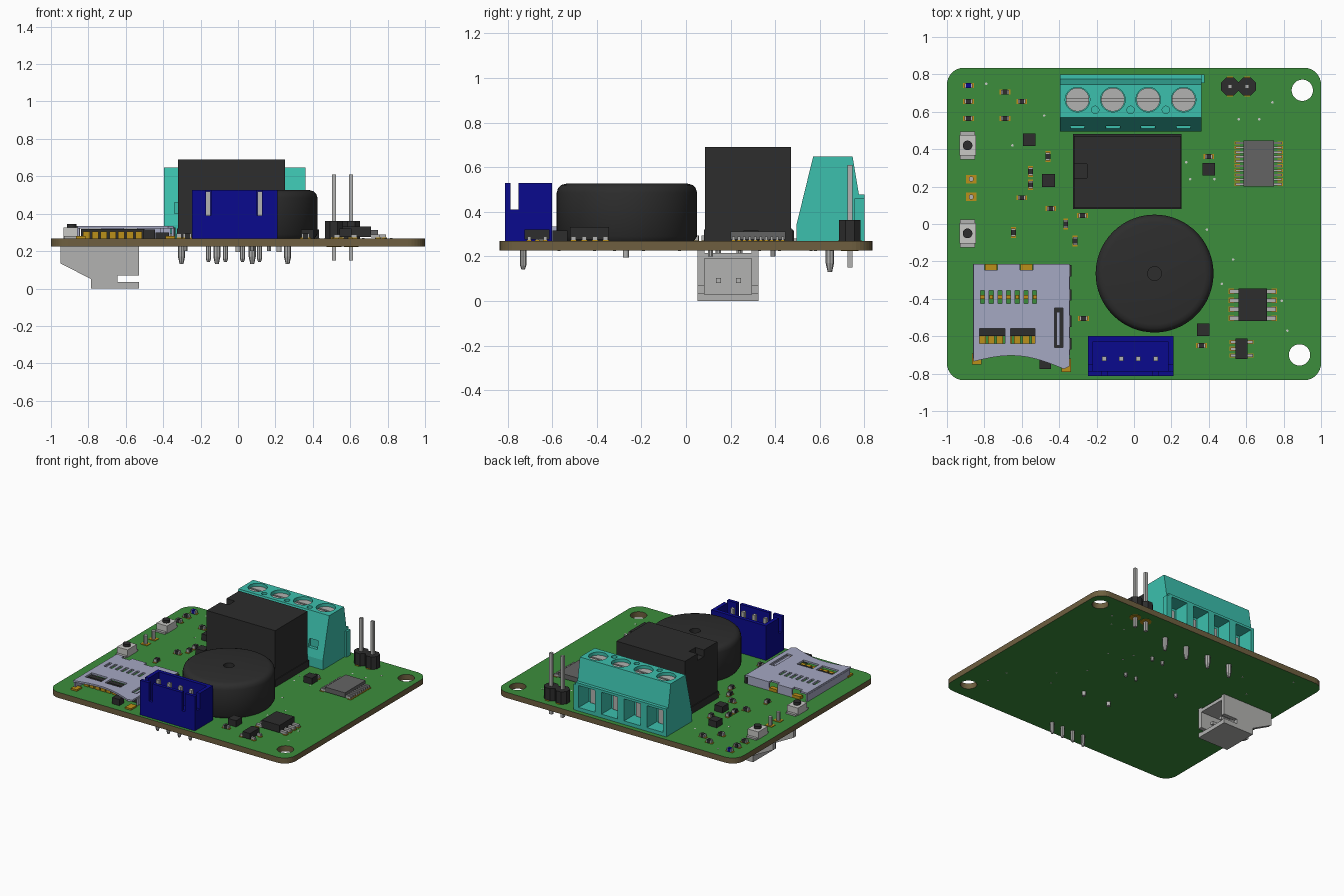
import bpy, bmesh
from math import pi, cos, sin
from mathutils import Matrix, Vector

cube = bpy.data.objects.get("Cube")
if cube:
    bpy.data.objects.remove(cube, do_unlink=True)


def material(name, *rgb):
    m = bpy.data.materials.new(name)
    m.use_nodes = True
    m.diffuse_color = (*rgb, 1)
    m.node_tree.nodes["Principled BSDF"].inputs["Base Color"].default_value = (*rgb, 1)
    return m


GREEN = material("board green", .045, .27, .045)
BROWN = material("board edge brown", .156, .114, .05)
TEAL = material("terminal teal", .045, .53, .42)
BLACK = material("plastic black", .026, .026, .026)
BLUE = material("connector blue", .003, .003, .27)
SILVER = material("metal silver", .45, .45, .44)
LAVENDER = material("shield lavender", .376, .392, .54)
GOLD = material("contact gold", .5, .28, .01)
GREY = material("chip grey", .127, .127, .127)
PALE = material("button pale grey", .58, .58, .56)

TOP, BOTTOM = .268, .226  # board faces


def finish(bm, name, mat, smooth=False):
    bmesh.ops.recalc_face_normals(bm, faces=bm.faces)
    mesh = bpy.data.meshes.new(name)
    bm.to_mesh(mesh)
    bm.free()
    mesh.materials.append(mat)
    ob = bpy.data.objects.new(name, mesh)
    bpy.context.collection.objects.link(ob)
    if smooth:
        bpy.ops.object.select_all(action='DESELECT')
        ob.select_set(True)
        bpy.context.view_layer.objects.active = ob
        bpy.ops.object.shade_smooth_by_angle(angle=.6)
    return ob


def boxes(name, mat, *extents):
    """Each extent is x0, x1, y0, y1, z0, z1."""
    bm = bmesh.new()
    for x0, x1, y0, y1, z0, z1 in extents:
        mid = Vector((x0 + x1, y0 + y1, z0 + z1)) / 2
        size = Matrix.Diagonal((x1 - x0, y1 - y0, z1 - z0, 1))
        bmesh.ops.create_cube(bm, size=1, matrix=Matrix.Translation(mid) @ size)
    return finish(bm, name, mat)


def block(x, y, sx, sy, z0, z1):
    return (x - sx / 2, x + sx / 2, y - sy / 2, y + sy / 2, z0, z1)


def prism(name, mat, pts, axis, a, b):
    place = {'x': lambda p, t: (t, *p), 'y': lambda p, t: (p[0], t, p[1]),
             'z': lambda p, t: (*p, t)}[axis]
    bm = bmesh.new()
    f = bm.faces.new([bm.verts.new(place(p, a)) for p in pts])
    new = bmesh.ops.extrude_face_region(bm, geom=[f])['geom']
    shift = Vector(place((0, 0), b - a))
    bmesh.ops.translate(bm, vec=shift, verts=[v for v in new if isinstance(v, bmesh.types.BMVert)])
    return finish(bm, name, mat)


def lathe(name, mat, profile, centres, steps=32, turn=0):
    """Spin a radius/height profile around each centre."""
    bm = bmesh.new()
    for x, y in centres:
        rings = [[bm.verts.new((x + r * cos(turn + 2 * pi * i / steps),
                                y + r * sin(turn + 2 * pi * i / steps), z))
                  for i in range(steps)] for r, z in profile]
        for low, high in zip(rings, rings[1:]):
            for i in range(steps):
                j = (i + 1) % steps
                bm.faces.new((low[i], low[j], high[j], high[i]))
        bm.faces.new(rings[0])
        bm.faces.new(rings[-1])
    return finish(bm, name, mat, steps > 8)


def rods(name, mat, r, z0, z1, centres, steps=32):
    return lathe(name, mat, [(r, z0), (r, z1)], centres, steps, pi / steps)


def cut(ob, *cutters):
    for c in cutters:
        mod = ob.modifiers.new("cut", 'BOOLEAN')
        mod.operation, mod.solver, mod.object = 'DIFFERENCE', 'EXACT', c
        bpy.context.view_layer.objects.active = ob
        bpy.ops.object.modifier_apply(modifier=mod.name)
        bpy.data.objects.remove(c, do_unlink=True)


# Circuit board: rounded outline, two mounting holes, brown edge
outline = []
for n, (cx, cy) in enumerate([(.91, .745), (-.91, .745), (-.91, -.745), (.91, -.745)]):
    outline += [(cx + .09 * cos((n + k / 8) * pi / 2), cy + .09 * sin((n + k / 8) * pi / 2))
                for k in range(9)]
board = prism("circuit_board", GREEN, outline, 'z', BOTTOM, TOP)
cut(board, rods("hole_cutter", GREEN, .057, .1, .4, [(.9, .715), (.885, -.7)]))
board.data.materials.clear()
board.data.materials.append(GREEN)
board.data.materials.append(BROWN)
for p in board.data.polygons:
    p.material_index = int(abs(p.normal.z) < .5)

# Relay
relay = boxes("relay", BLACK, (-.32, .25, .085, .47, TOP, .69))
cut(relay, boxes("notch_cutter", BLACK, (-.4, -.25, .245, .32, .64, .8)))
boxes("relay_foot", BLACK, (-.325, .255, .08, .48, TOP, .32))
rods("relay_pins", SILVER, .012, .2, BOTTOM,
     [(.165, .11), (.075, .11), (.165, .39), (.075, .39), (-.28, .11)], 8)

# Buzzer
lathe("buzzer", BLACK, [(.3, TOP), (.315, .29), (.315, .485), (.308, .507), (.294, .52),
                        (.272, .526), (.037, .526), (.037, .49)], [(.11, -.265)], 64)
rods("buzzer_pins", SILVER, .014, .195, BOTTOM, [(.22, -.27), (0, -.27)], 12)

# Screw terminal
term_x = [-.302 + .189 * i for i in range(4)]
terminal = prism("screw_terminal", TEAL, [(.495, TOP), (.495, .34), (.57, .647), (.747, .647),
                 (.775, .478), (.8, .478), (.8, TOP)], 'x', -.396, .36)
cut(terminal,
    rods("screw_cutter", TEAL, .066, .6, .8, [(x, .665) for x in term_x]),
    rods("small_cutter", TEAL, .02, .61, .8, [(x + .0945, .61) for x in term_x[:3]], 16),
    boxes("wire_cutter", TEAL, *[block(x, .78, .135, .2, .295, .46) for x in term_x]),
    boxes("pocket_cutter", TEAL, *[block(x, .49, .075, .09, .4, .46) for x in term_x]))
boxes("terminal_side_rib", TEAL, (.36, .376, .755, .8, TOP, .46))
screws = rods("terminal_screws", SILVER, .063, .58, .625, [(x, .665) for x in term_x])
cut(screws, boxes("slot_cutter", SILVER, *[block(x, .665, .2, .014, .612, .7) for x in term_x]))
boxes("terminal_clamps", SILVER, *[block(x, .69, .08, .02, .3, .43) for x in term_x])
lathe("terminal_pins", SILVER, [(.01, .13), (.019, .17), (.019, BOTTOM)],
      [(x, .645) for x in term_x], 8)

# Blue four-pin socket
socket_x = [-.158 + .091 * i for i in range(4)]
socket = boxes("blue_socket", BLUE, (-.246, .21, -.812, -.6, TOP, .528))
cut(socket, boxes("cavity_cutter", BLUE, (-.218, .182, -.787, -.628, .33, .7)),
    boxes("side_slot_cutter", BLUE, (-.4, .4, -.787, -.752, .41, .7)),
    boxes("front_slot_cutter", BLUE, *[block(x, -.8, .028, .06, .39, .7)
                                       for x in (socket_x[0], socket_x[3])]))
boxes("socket_pins", SILVER, *[block(x, -.72, .024, .024, .3, .52) for x in socket_x])
lathe("socket_solder_pins", SILVER, [(.008, .142), (.014, .16), (.014, BOTTOM)],
      [(x, -.73) for x in socket_x], 8)

# Pin header
head_x = (.513, .605)
rods("header_base", BLACK, .052, TOP, .362, [(x, .735) for x in head_x], 8)
boxes("header_pins", SILVER, *[block(x, .735, .022, .022, .15, .61) for x in head_x])
rods("header_pads", GOLD, .04, BOTTOM - .003, BOTTOM, [(x, .735) for x in head_x], 16)
boxes("header_top_pads", GOLD, *[block(x, .735, .03, .108, TOP, TOP + .004) for x in head_x])

# Side-entry socket under the board, opening toward the middle
side = [(-.95, BOTTOM), (-.95, .135), (-.785, .05), (-.785, 0), (-.53, 0), (-.53, .035),
        (-.645, .035), (-.645, .07), (-.53, .07), (-.53, BOTTOM)]
for y, tag in ((.052, "front"), (.294, "back")):
    prism("under_socket_side_" + tag, SILVER, side, 'y', y, y + .03)
boxes("under_socket_shell", SILVER, (-.785, -.53, .082, .294, 0, .03),
      (-.785, -.53, .082, .294, .19, .215), (-.785, -.745, .082, .294, .03, .19))
boxes("under_socket_contacts", SILVER, *[block(-.66, y, .18, .022, .08, .102) for y in (.145, .235)])
lead_at = [(-.87, .24), (-.87, .145)]
rods("under_socket_leads", SILVER, .014, .18, .335, lead_at, 8)
boxes("under_socket_pads", GOLD, *[block(x, y, .055, .045, TOP, TOP + .004) for x, y in lead_at])

# Memory card slot
arch = [(-.858 + .483 * t / 10, -.735 - .004 * t + .05 * sin(pi * t / 10)) for t in range(11)]
lid = prism("card_slot_lid", LAVENDER,
            arch + [(-.345, -.76), (-.345, -.215), (-.858, -.215)], 'z', .32, .333)
cut(lid, boxes("slots_cutter", LAVENDER, *[block(-.81 + .0465 * i, -.39, .022, .07, .2, .4)
                                           for i in range(7)]),
    boxes("window_cutter", LAVENDER, (-.825, -.69, -.64, -.56, .2, .4),
          (-.66, -.53, -.64, -.56, .2, .4), (-.425, -.38, -.66, -.45, .2, .4),
          (-.8, -.73, -.245, -.1, .2, .4), (-.61, -.54, -.245, -.1, .2, .4)))
boxes("card_slot_walls", LAVENDER, (-.86, -.848, -.72, -.215, TOP, .32),
      (-.355, -.343, -.7, -.25, TOP, .32), (-.73, -.61, -.227, -.215, TOP, .32),
      (-.54, -.36, -.227, -.215, TOP, .32))
boxes("card_slot_core", BLACK, (-.84, -.5, -.6, -.56, TOP, .318), (-.44, -.37, -.67, -.44, TOP, .3),
      (-.505, -.445, -.775, -.72, TOP, .315),
      *[block(-.343, y, .02, .06, TOP, .325) for y in (-.25, -.38, -.52, -.64)])
boxes("card_slot_spring", LAVENDER, (-.415, -.395, -.65, -.47, .3, .325))
boxes("card_contacts", GOLD, *[block(-.81 + .0465 * i, -.62, .035, .06, TOP, .305) for i in range(7)],
      *[block(-.81 + .0465 * i, -.39, .02, .02, TOP, .29) for i in range(7)])
boxes("card_slot_tabs", GOLD, block(-.84, -.722, .05, .06, TOP, .28),
      block(-.362, -.755, .05, .07, TOP, .28),
      *[block(x, -.232, .065, .035, TOP, .29) for x in (-.765, -.575)])

# Push buttons
for y, tag in ((.42, "back"), (-.05, "front")):
    boxes("button_body_" + tag, PALE, block(-.89, y, .088, .11, TOP, .325))
    boxes("button_tabs_" + tag, SILVER, block(-.89, y, .08, .15, TOP, .28))
    rods("button_cap_" + tag, BLACK, .026, .325, .345, [(-.89, y)], 16)


# Leaded chips
def chip(name, mat, x, y, sx, sy, top, span, left, right, pitch, width):
    boxes(name, mat, block(x, y, sx, sy, TOP + .008, top))
    legs, pads = [], []
    for s, count in ((-1, left), (1, right)):
        for i in range(count):
            py = y + (i - (count - 1) / 2) * pitch * (left - 1) / (count - 1)
            legs.append(block(x + s * (sx + span) / 4, py, (span - sx) / 2, width, TOP + .005, TOP + .022))
            pads.append(block(x + s * (span / 2 - .01), py, .03, width + .006, TOP, TOP + .005))
    boxes(name + "_legs", SILVER, *legs)
    boxes(name + "_pads", GOLD, *pads)


chip("wide_chip", GREY, .667, .323, .165, .245, .312, .25, 10, 10, .0245, .012)
chip("eight_leg_chip", BLACK, .635, -.432, .15, .175, .332, .25, 4, 4, .048, .022)
chip("small_chip", BLACK, .575, -.667, .062, .112, .32, .12, 3, 2, .036, .016)
boxes("square_chips", BLACK, *[block(x, y, .068, .068, TOP, .315) for x, y in
      ((-.56, .45), (-.457, .232), (.4, .292), (.37, -.565))])

# Tiny surface parts: a body with metal ends on gold pads
flat = [(-.885, .74), (-.885, .655), (-.885, .565), (-.69, .705), (-.6, .655), (-.69, .565),
        (-.6, .14), (-.275, .045), (-.445, .082), (-.27, -.505), (.36, -.65), (.4, .36)]
upright = [(-.645, -.045), (-.365, 0), (-.315, -.09), (-.46, .36), (-.553, .28), (-.553, .21)]
bodies, ends, pads = [], [], []
for spots, dx, dy in ((flat, 1, 0), (upright, 0, 1)):
    for x, y in spots:
        bodies.append(block(x, y, .026, .026, TOP, .294))
        for s in (-.016, .016):
            ends.append(block(x + s * dx, y + s * dy, .01 + .014 * dy, .01 + .014 * dx, TOP, .293))
            pads.append(block(x + s * dx, y + s * dy, .026, .026, TOP, TOP + .004))
boxes("lamp_body", BLUE, bodies[0])
boxes("small_part_bodies", BLACK, *bodies[1:])
boxes("small_part_ends", SILVER, *ends)
boxes("small_part_pads", GOLD, *pads)

# Plated through holes
rods("vias", PALE, .007, BOTTOM - .001, TOP + .001,
     [(-.79, .75), (-.48, .58), (-.65, .42), (.56, .56), (.67, .56), (.74, .65), (.28, .33),
      (.3, .24), (.43, .24), (.39, -.03), (.53, -.19), (.47, -.32), (.79, -.41), (.82, -.57)], 8)
